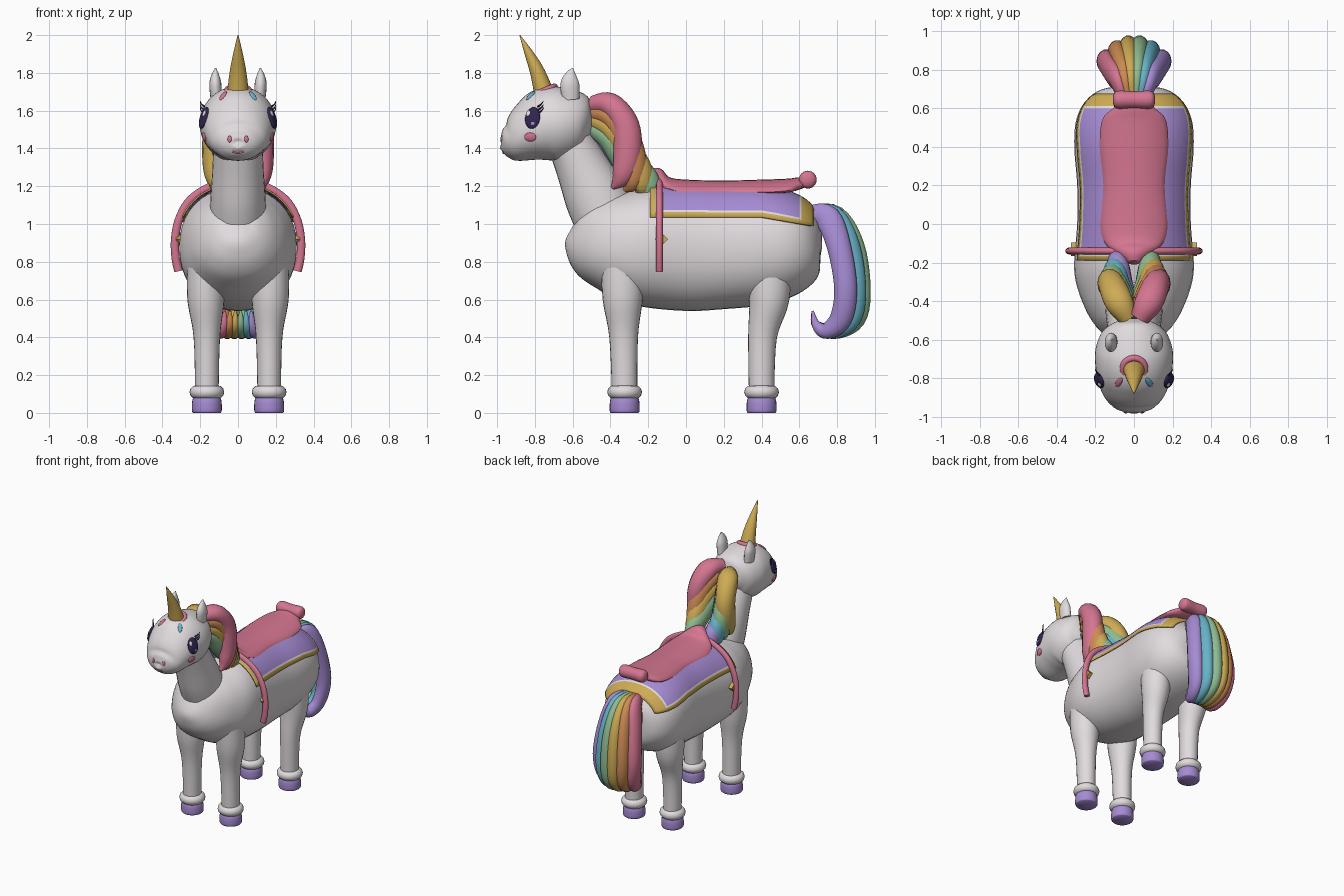
import bpy, bmesh, math
from mathutils import Vector
from mathutils.bvhtree import BVHTree

if "Cube" in bpy.data.objects:
    bpy.data.objects.remove(bpy.data.objects["Cube"])


def material(name, r, g, b):
    m = bpy.data.materials.new(name)
    m.use_nodes = True
    m.diffuse_color = (r, g, b, 1)
    m.node_tree.nodes["Principled BSDF"].inputs["Base Color"].default_value = (r, g, b, 1)
    return m


WHITE = material("coat white", .75, .71, .73)
PINK = material("pink", .66, .18, .28)
PURPLE = material("purple", .38, .26, .65)
GOLD = material("gold", .62, .41, .09)
ORANGE = material("orange", .62, .26, .09)
GREEN = material("green", .27, .5, .28)
BLUE = material("blue", .14, .45, .58)
DARK = material("dark violet", .03, .018, .075)


def spline(pts, steps):
    """Catmull-Rom through tuples of any length."""
    p = [pts[0]] + list(pts) + [pts[-1]]
    rows = []
    for i in range(1, len(p) - 2):
        for k in range(steps):
            t = k / steps
            rows.append([.5 * (2 * b + (c - a) * t + (2 * a - 5 * b + 4 * c - d) * t * t
                               + (3 * b - a - 3 * c + d) * t ** 3)
                         for a, b, c, d in zip(*p[i - 1:i + 3])])
    return rows + [list(pts[-1])]


def finish(name, bm, mats, angle=50):
    me = bpy.data.meshes.new(name)
    bmesh.ops.recalc_face_normals(bm, faces=bm.faces)
    bm.to_mesh(me)
    bm.free()
    for m in mats:
        me.materials.append(m)
    me.shade_smooth()
    me.set_sharp_from_angle(angle=math.radians(angle))
    ob = bpy.data.objects.new(name, me)
    bpy.context.scene.collection.objects.link(ob)
    return ob


def power(v, p):
    return math.copysign(abs(v) ** p, v)


def loft(name, pts, mat, n=24, steps=5, side=(1, 0, 0), p=1):
    """Skin rings along a path of (x, y, z, side radius, other radius)."""
    rows = spline(pts, steps)
    bm = bmesh.new()
    rings = []
    for i, row in enumerate(rows):
        c = Vector(row[:3])
        t = (Vector(rows[min(i + 1, len(rows) - 1)][:3]) - Vector(rows[max(i - 1, 0)][:3])).normalized()
        u = Vector(side)
        u = (u - t * u.dot(t)).normalized()
        v = t.cross(u)
        ru, rv = max(row[3], .002), max(row[4], .002)
        angles = [math.tau * k / n for k in range(n)]
        rings.append([bm.verts.new(c + u * ru * power(math.cos(a), p) + v * rv * power(math.sin(a), p))
                      for a in angles])
    for a, b in zip(rings, rings[1:]):
        for k in range(n):
            bm.faces.new((a[k], a[(k + 1) % n], b[(k + 1) % n], b[k]))
    bm.faces.new(rings[0])
    bm.faces.new(rings[-1])
    return finish(name, bm, [mat])


def along_y(sections):
    return [(0, y, z, rx, rz) for y, z, rx, rz in sections]


# Body, neck and head
SQ = .9
BODY = along_y([(-.61, .97, .03, .04), (-.59, .96, .11, .12), (-.53, .94, .19, .2),
                (-.42, .91, .26, .255), (-.25, .88, .31, .31), (0, .87, .295, .33),
                (.2, .87, .295, .32), (.4, .88, .31, .31), (.54, .885, .3, .275),
                (.64, .89, .25, .22), (.7, .895, .16, .14), (.72, .895, .03, .03)])
loft("body", BODY, WHITE, n=40, p=SQ)
loft("neck", [(0, -.42, 1.02, .15, .17), (0, -.48, 1.15, .145, .165),
              (0, -.55, 1.3, .135, .14), (0, -.62, 1.45, .13, .12)], WHITE, n=32)
head = loft("head", along_y([(-.49, 1.55, .03, .03), (-.51, 1.55, .1, .1), (-.56, 1.55, .165, .155),
                             (-.65, 1.535, .2, .195), (-.74, 1.52, .2, .2), (-.82, 1.485, .185, .165),
                             (-.9, 1.44, .15, .115), (-.95, 1.425, .105, .08),
                             (-.975, 1.42, .05, .04), (-.98, 1.42, .01, .01)]), WHITE, n=40)
skin = BVHTree.FromPolygons([v.co.copy() for v in head.data.vertices],
                            [list(f.vertices) for f in head.data.polygons])


def stick(name, point, size, mat, lift=0):
    """Flattened ellipsoid lying on the head at the nearest point."""
    loc, normal = skin.find_nearest(Vector(point))[:2]
    bm = bmesh.new()
    bmesh.ops.create_uvsphere(bm, u_segments=20, v_segments=10, radius=1)
    ob = finish(name, bm, [mat])
    ob.location = loc + normal * lift
    ob.rotation_euler = normal.to_track_quat('Z', 'Y').to_euler()
    ob.scale = size


# Face, ears, horn
for s, label in ((1, "left"), (-1, "right")):
    stick(label + "_eye", (.175 * s, -.81, 1.56), (.042, .06, .018), DARK)
    stick(label + "_eye_glint", (.17 * s, -.83, 1.582), (.012, .016, .005), WHITE, .014)
    stick(label + "_eye_glow", (.178 * s, -.805, 1.53), (.014, .012, .005), PURPLE, .014)
    stick(label + "_cheek", (.18 * s, -.825, 1.46), (.032, .024, .01), PINK)
    stick(label + "_nostril", (.045 * s, -.98, 1.45), (.011, .018, .006), PINK)
    stick(label + "_forelock", (.07 * s, -.81, 1.66), (.015, .036, .008), BLUE if s > 0 else PINK)
    for k in range(3):
        z = 1.585 + .018 * k
        loft(label + "_lash", [(.178 * s, -.785, z, .006, .006), (.195 * s, -.765, z + .015, .004, .004),
                               (.2 * s, -.755, z + .03, .002, .002)], DARK, n=6, steps=2)
    loft(label + "_ear", [(.115 * s, -.61, 1.66, .03, .045), (.12 * s, -.615, 1.74, .032, .05),
                          (.12 * s, -.61, 1.79, .02, .03), (.118 * s, -.6, 1.825, .003, .004)], WHITE, n=16)

smile = []
for k in range(-3, 4):
    spot = skin.find_nearest(Vector((k * .01, -.98, 1.365 + .0015 * k * k)))[0]
    smile.append((*spot, .005, .005))
loft("smile", smile, PINK, n=8, steps=2, side=(0, 1, 0))

loft("horn", [(0, -.745, 1.67, .06, .055), (0, -.785, 1.8, .045, .04),
              (0, -.83, 1.9, .026, .024), (0, -.88, 2, .002, .002)], GOLD)


def torus(name, loc, major, minor, mat, tilt=0):
    bpy.ops.mesh.primitive_torus_add(location=loc, rotation=(tilt, 0, 0), major_radius=major,
                                     minor_radius=minor, major_segments=28, minor_segments=12)
    ob = bpy.context.object
    ob.name = name
    ob.data.materials.append(mat)
    ob.data.shade_smooth()


torus("horn_band", (0, -.75, 1.705), .058, .017, PINK, .4)

# Legs, cuffs and hooves
for s, side in ((1, "left"), (-1, "right")):
    for end, thigh, knee, foot in (("front", -.335, -.33, -.325), ("back", .44, .405, .4)):
        name = end + "_" + side
        x = .165 * s
        loft(name + "_leg", [(.175 * s, thigh, .78, .095, .115), (.17 * s, thigh, .6, .098, .106),
                             (x, knee, .4, .07, .076), (x, foot, .1, .062, .067)], WHITE)
        torus(name + "_cuff", (x, foot, .11), .056, .036, WHITE)
        loft(name + "_hoof", [(x, foot, 0, .073, .073), (x, foot, .012, .079, .079),
                              (x, foot, .06, .078, .078), (x, foot, .085, .07, .07)], PURPLE, steps=3)

# Saddle blanket fitted over the back
rows = spline(BODY, 6)


def section(y):
    for a, b in zip(rows, rows[1:]):
        if a[1] <= y <= b[1]:
            f = (y - a[1]) / (b[1] - a[1])
            return [p + (q - p) * f for p, q in zip(a, b)][2:]


def trim(s, y):
    edge = max((abs(s) - .92) * .35, -.165 - y, y - .61)
    return 1 if edge > 0 else 2 if edge > -.012 else 0


ys = [-.19, -.165, -.153] + [-.12 + .04 * k for k in range(18)] + [.598, .61, .635, .66, .675]
half = [.885, .92, 1]
ss = [-v for v in reversed(half)] + [k / 10 for k in range(-8, 9)] + half
bm = bmesh.new()
grid = []
for y in ys:
    zc, rx, rz = section(y)
    rx, rz = rx + .014, rz + .014
    low = 1.035 - .045 * min(1, max(0, (y - .4) / .26))
    reach = math.acos(min(1, (low - zc) / rz) ** (1 / SQ))
    grid.append([bm.verts.new((rx * power(math.sin(s * reach), SQ), y,
                               zc + rz * math.cos(s * reach) ** SQ)) for s in ss])
for i in range(len(ys) - 1):
    for j in range(len(ss) - 1):
        f = bm.faces.new((grid[i][j], grid[i][j + 1], grid[i + 1][j + 1], grid[i + 1][j]))
        f.material_index = trim((ss[j] + ss[j + 1]) / 2, (ys[i] + ys[i + 1]) / 2)
blanket = finish("saddle_blanket", bm, [PURPLE, GOLD, WHITE])
thick = blanket.modifiers.new("thickness", 'SOLIDIFY')
thick.thickness, thick.offset = .008, 0

# Saddle with raised back roll, strap and strap charm
seat = loft("saddle", along_y([(-.2, 1.27, .03, .025), (-.16, 1.25, .08, .05), (-.1, 1.215, .15, .035),
                               (0, 1.2, .175, .035), (.2, 1.195, .16, .035), (.4, 1.2, .178, .035),
                               (.54, 1.205, .165, .035), (.6, 1.215, .11, .032), (.64, 1.22, .08, .02)]), PINK)
for v in seat.data.vertices:
    v.co.z -= v.co.x ** 2
loft("saddle_roll", [(x, .645, 1.235, r, r) for x, r in
                     ((-.11, .015), (-.1, .037), (-.075, .047), (0, .044), (.075, .047), (.1, .037), (.11, .015))],
     PINK, side=(0, 1, 0))
arc = [(.315, .75), (.33, .82), (.333, .92), (.31, 1.03), (.25, 1.13), (.14, 1.2)]
path = [(-x, z) for x, z in arc] + [(0, 1.235)] + [(x, z) for x, z in reversed(arc)]
loft("strap", [(x, -.14, z, .018, .022) for x, z in path], PINK, n=16, side=(0, 1, 0))
for s in (1, -1):
    loft("strap_charm", [(.3 * s, -.13, .92, .035, .035), (.328 * s, -.13, .92, .035, .035)],
         GOLD, n=4, steps=1, side=(0, 1, 0))

# Mane: overlapping locks on each side of the neck
for s, colours in ((1, (PINK, ORANGE, GOLD, GREEN)), (-1, (GOLD, GREEN, BLUE, PURPLE))):
    drop = 0 if s > 0 else .04
    for i, colour in enumerate(colours):
        w = s * (1 - .12 * i)
        loft("mane_lock", [(.03 * w, -.49, 1.63 - .04 * i - drop, .05, .05),
                           (.08 * w, -.4, 1.63 - .06 * i - drop, .075, .065),
                           (.115 * w, -.32, 1.52 - .06 * i - drop, .07, .075),
                           (.13 * w, -.31 + .03 * i, 1.36 - .04 * i, .06, .075),
                           (.13 * w, -.34 + .05 * i, 1.25 - .03 * i, .045, .055),
                           (.12 * w, -.39 + .065 * i, 1.19 - .015 * i, .01, .01)], colour, n=14)

# Tail: a fan of six locks curling forward at the tip
for i, colour in enumerate((PINK, ORANGE, GOLD, GREEN, BLUE, PURPLE)):
    t = (i - 2.5) / 2.5
    b = .075 * (1 - t * t)
    loft("tail_lock", [(.05 * t, .66, 1.05, .035, .05), (.09 * t, .75 + b / 2, 1.03, .042, .07),
                       (.125 * t, .81 + b, .88, .048, .065), (.145 * t, .845 + b, .66, .05, .062),
                       (.125 * t, .82 + b, .5, .045, .06), (.095 * t, .745 + b / 2, .435, .038, .045),
                       (.075 * t, .69, .465, .025, .025), (.07 * t, .67, .54, .006, .006)], colour, n=14)
